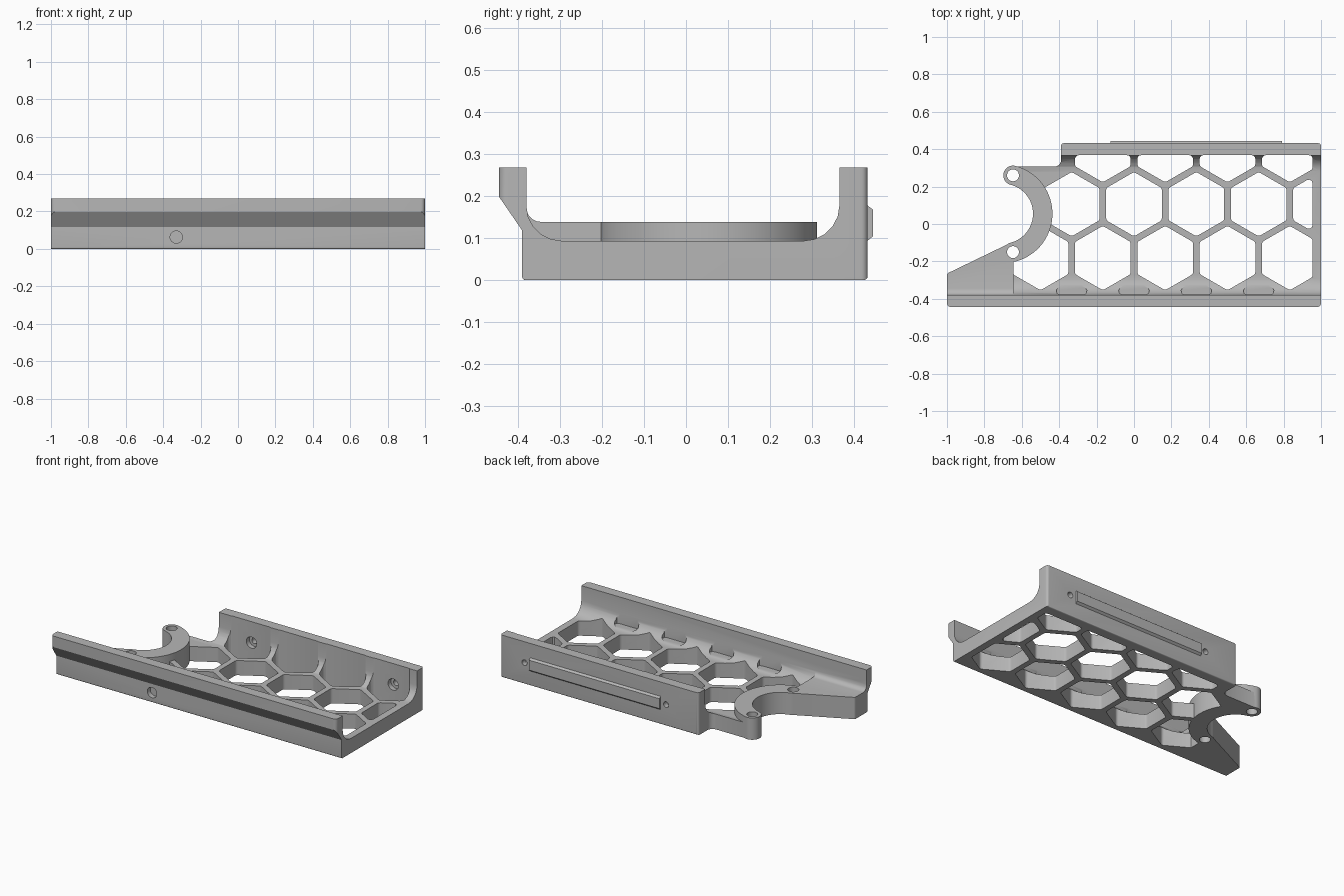
import bpy, bmesh, math
from mathutils import Vector

if "Cube" in bpy.data.objects:
    bpy.data.objects.remove(bpy.data.objects["Cube"])

grey = bpy.data.materials.new("plain grey")
grey.use_nodes = True
grey.diffuse_color = (0.47, 0.47, 0.47, 1)
grey.node_tree.nodes["Principled BSDF"].inputs["Base Color"].default_value = grey.diffuse_color


def rounded(points, default=0.0, steps=5):
    """Replace each corner (x, y, radius) of a closed outline by an arc."""
    out = []
    n = len(points)
    for i, p in enumerate(points):
        r = p[2] if len(p) > 2 else default
        c = Vector(p[:2])
        a = Vector(points[i - 1][:2]) - c
        b = Vector(points[(i + 1) % n][:2]) - c
        half = a.angle(b) / 2
        if r <= 0 or half > 1.56:
            out.append(c)
            continue
        d = min(r / math.tan(half), 0.48 * a.length, 0.48 * b.length)
        r = d * math.tan(half)
        a.normalize()
        b.normalize()
        centre = c + (a + b).normalized() * (r / math.sin(half))
        start, end = c + a * d - centre, c + b * d - centre
        sweep = math.pi - 2 * half
        k = steps if r < 0.1 else steps * 3
        for s in range(k + 1):
            t = s / k
            v = (start * math.sin((1 - t) * sweep) + end * math.sin(t * sweep)) / math.sin(sweep)
            out.append(centre + v)
    return out


def arc(cx, cy, r, a0, a1, n=16):
    angles = [math.radians(a0 + (a1 - a0) * i / n) for i in range(n + 1)]
    return [(cx + r * math.cos(a), cy + r * math.sin(a)) for a in angles]


def circle(cx, cy, r, n=32):
    return arc(cx, cy, r, 0, 360, n)[:-1]


def prisms(name, outlines, lo, hi, axis):
    """Extrude one or more flat outlines along an axis into one object."""
    place = {"x": lambda u, v, t: (t, u, v),
             "y": lambda u, v, t: (u, t, v),
             "z": lambda u, v, t: (u, v, t)}[axis]
    bm = bmesh.new()
    for pts in outlines:
        rings = [[bm.verts.new(place(p[0], p[1], t)) for p in pts] for t in (lo, hi)]
        bm.faces.new(rings[0])
        bm.faces.new(rings[1])
        for i in range(len(pts)):
            bm.faces.new((rings[0][i - 1], rings[0][i], rings[1][i], rings[1][i - 1]))
    bmesh.ops.recalc_face_normals(bm, faces=bm.faces)
    mesh = bpy.data.meshes.new(name)
    bm.to_mesh(mesh)
    bm.free()
    mesh.materials.append(grey)
    ob = bpy.data.objects.new(name, mesh)
    bpy.context.collection.objects.link(ob)
    return ob


def combine(ob, other, operation):
    mod = ob.modifiers.new("combine", "BOOLEAN")
    mod.operation, mod.object, mod.solver = operation, other, "EXACT"
    bpy.context.view_layer.objects.active = ob
    bpy.ops.object.modifier_apply(modifier=mod.name)
    bpy.data.objects.remove(other)


def clip(poly, axis, limit, sign):
    """Keep the part of a polygon where sign * coordinate <= sign * limit."""
    out = []
    for i, q in enumerate(poly):
        p = poly[i - 1]
        dp, dq = sign * (p[axis] - limit), sign * (q[axis] - limit)
        if dp * dq < 0:
            out.append(Vector(p).lerp(Vector(q), dp / (dp - dq)))
        if dq <= 0:
            out.append(Vector(q))
    return out


# Tray: trough cross-section trimmed to the plan outline
section = rounded([(-0.39, 0, 0.008), (0.432, 0, 0.008), (0.432, 0.268), (0.365, 0.268),
                   (0.365, 0.093, 0.135), (-0.38, 0.093, 0.15), (-0.38, 0.268),
                   (-0.445, 0.268), (-0.445, 0.198), (-0.39, 0.118)])
tray = prisms("tray", [section], -1, 1, "x")
plan = rounded([(-1, -0.445, 0.022), (1, -0.445, 0.022), (1, 0.432, 0.015), (-0.39, 0.432, 0.015),
                (-0.39, 0.307, 0.035), (-0.65, 0.307), (-0.667, -0.104), (-1, -0.265, 0.015)])
combine(tray, prisms("plan_cutter", [plan], -0.1, 0.5, "z"), "INTERSECT")

# Honeycomb openings, with blind pockets along the front wall
PITCH, R = 0.3333, 0.172


def hexagon(col, y):
    pts = [Vector(p) for p in arc(col * PITCH, y, R, 30, 330, 5)]
    for axis, limit, sign in ((0, 0.955, 1), (1, 0.368, 1), (1, -0.378, -1)):
        pts = clip(pts, axis, limit, sign)
    return rounded([tuple(p) for p in pts], 0.02, 3)


through = [hexagon(c, 0.106) for c in range(-1, 4)]
through += [hexagon(c + 0.5, -0.182) for c in range(-2, 3)]
through += [hexagon(c + 0.5, 0.395) for c in range(-1, 3)]
pockets = [hexagon(c, -0.471) for c in range(-1, 3)]
combine(tray, prisms("honeycomb_cutter", through, -0.1, 0.5, "z"), "DIFFERENCE")
combine(tray, prisms("pocket_cutter", pockets, 0.1, 0.5, "z"), "DIFFERENCE")

# Raised arm at the left end, blended into the front wall
arm_section = rounded([(-0.385, 0), (-0.05, 0), (-0.05, 0.138), (-0.38, 0.138, 0.06),
                       (-0.38, 0.21), (-0.385, 0.21)])
arm = prisms("arm", [arm_section], -1, -0.645, "x")
arm_plan = rounded([(-1, -0.42), (-0.645, -0.42), (-0.645, -0.15), (-0.667, -0.104),
                    (-1, -0.265, 0.015)])
combine(arm, prisms("arm_cutter", [arm_plan], -0.1, 0.5, "z"), "INTERSECT")
combine(tray, arm, "UNION")

# Raised C-shaped clamp with rounded ends
CX, CY, MID, HALF, END = -0.70, 0.055, 0.212, 0.052, 75.5
(x0, y0), (x1, y1) = arc(CX, CY, MID, -END, END, 1)
clamp_plan = arc(CX, CY, MID + HALF, -END, END, 40)
clamp_plan += arc(x1, y1, HALF, END, END + 180)[1:]
clamp_plan += arc(CX, CY, MID - HALF, END, -END, 40)[1:]
clamp_plan += arc(x0, y0, HALF, 180 - END, 360 - END)[1:-1]
combine(tray, prisms("bore_cutter", [circle(CX, CY, MID - HALF + 0.002, 64)], -0.1, 0.5, "z"), "DIFFERENCE")
clamp_section = rounded([(-0.3, 0), (0.4, 0), (0.4, 0.138), (-0.3, 0.138)])
combine(tray, prisms("clamp", [clamp_plan], 0, 0.138, "z"), "UNION")
clamp_holes = [circle(x0, y0, 0.032), circle(x1, y1, 0.032)]
combine(tray, prisms("clamp_hole_cutter", clamp_holes, -0.1, 0.5, "z"), "DIFFERENCE")

# Counterbored screw holes in the back wall
for radius, lo, hi in ((0.018, 0.3, 0.5), (0.036, 0.34, 0.398)):
    holes = [circle(x, 0.135, radius) for x in (-0.163, 0.83)]
    combine(tray, prisms("screw_cutter", holes, lo, hi, "y"), "DIFFERENCE")

# Blind round hole in the front face
combine(tray, prisms("front_hole_cutter", [circle(-0.33, 0.063, 0.033)], -0.5, -0.36, "y"), "DIFFERENCE")

# Raised rail on the back wall
rail = prisms("back_rail", [[(0.425, 0.093), (0.432, 0.093), (0.445, 0.104), (0.445, 0.167),
                             (0.432, 0.177), (0.425, 0.177)]], -0.125, 0.79, "x")

for ob in (tray, rail):
    bpy.ops.object.select_all(action="DESELECT")
    ob.select_set(True)
    bpy.context.view_layer.objects.active = ob
    bpy.ops.object.shade_smooth_by_angle(angle=math.radians(30))
